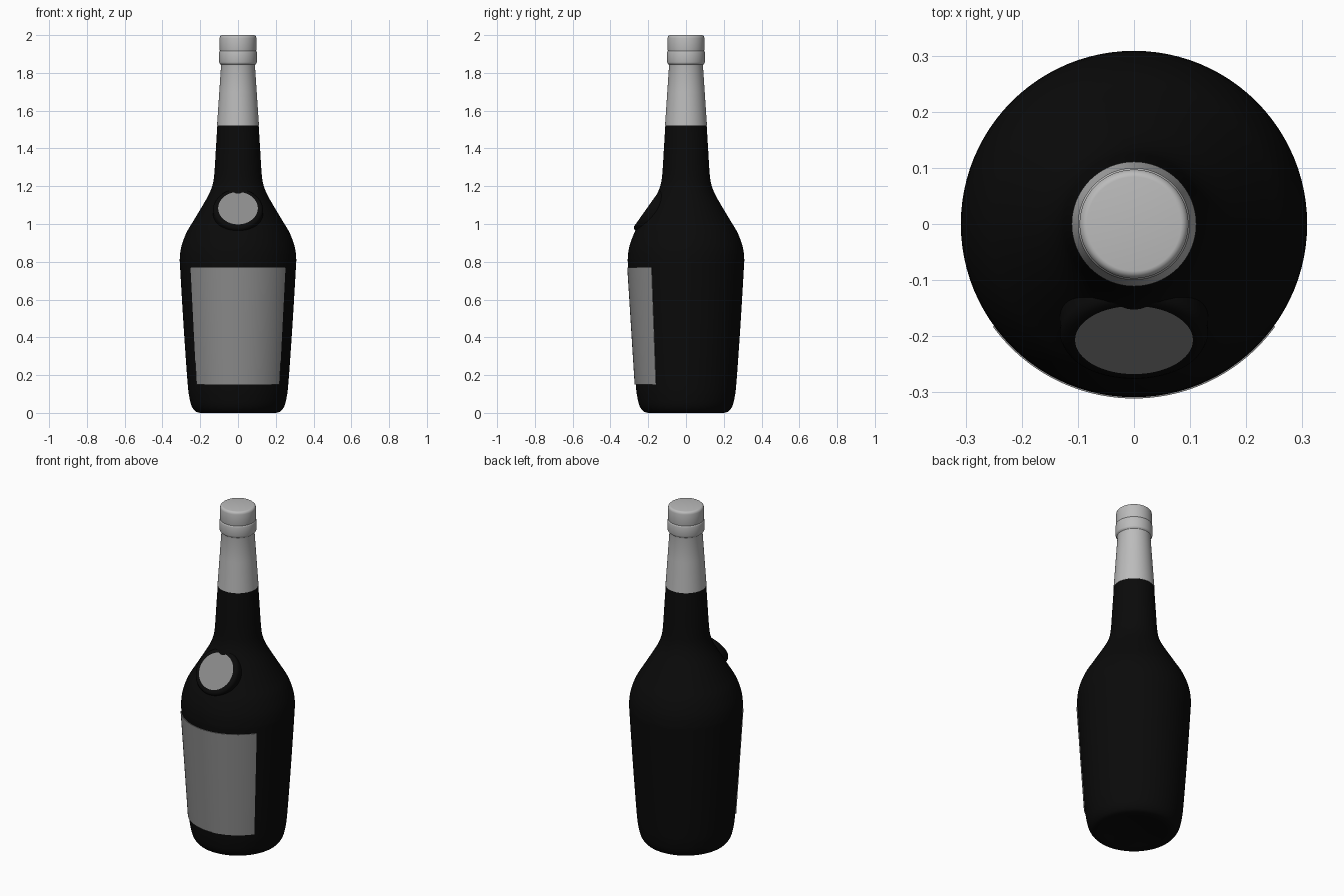
import bpy, bmesh, math
from mathutils import Vector, Matrix

if "Cube" in bpy.data.objects:
    bpy.data.objects.remove(bpy.data.objects["Cube"])


def material(name, v):
    m = bpy.data.materials.new(name)
    m.use_nodes = True
    m.diffuse_color = (v, v, v, 1)
    m.node_tree.nodes["Principled BSDF"].inputs["Base Color"].default_value = (v, v, v, 1)
    return m


glass = material("black glass", 0.003)
paper = material("grey paper", 0.26)
foil = material("silver foil", 0.5)


def finish(bm, name, mats, angle=35):
    bmesh.ops.remove_doubles(bm, verts=bm.verts, dist=1e-5)
    bmesh.ops.recalc_face_normals(bm, faces=bm.faces)
    me = bpy.data.meshes.new(name)
    bm.to_mesh(me)
    bm.free()
    ob = bpy.data.objects.new(name, me)
    bpy.context.collection.objects.link(ob)
    for m in mats:
        me.materials.append(m)
    bpy.ops.object.select_all(action='DESELECT')
    ob.select_set(True)
    bpy.context.view_layer.objects.active = ob
    bpy.ops.object.shade_smooth_by_angle(angle=math.radians(angle))
    return ob


def curve(pts, n=4):
    """Smooth curve through (radius, height) points."""
    p = [Vector(q) for q in pts]
    p = [2 * p[0] - p[1]] + p + [2 * p[-1] - p[-2]]
    out = []
    for a, b, c, d in zip(p, p[1:], p[2:], p[3:]):
        for k in range(n):
            t = k / n
            out.append(0.5 * (2 * b + (c - a) * t + (2 * a - 5 * b + 4 * c - d) * t * t
                              + (3 * b - a - 3 * c + d) * t ** 3))
    return out + [p[-2]]


def lathe(name, profile, mat, arc=math.tau, steps=96, closed=False):
    """Spin a profile about z; a partial arc is centred on the front."""
    bm = bmesh.new()
    turn = Matrix.Rotation(-arc / 2, 3, 'Z')
    vs = [bm.verts.new(turn @ Vector((0, -r, z))) for r, z in profile]
    es = [bm.edges.new(e) for e in zip(vs, vs[1:])]
    if closed:
        es.append(bm.edges.new((vs[-1], vs[0])))
    bmesh.ops.spin(bm, geom=vs + es, axis=(0, 0, 1), cent=(0, 0, 0), angle=arc, steps=steps)
    if closed:
        bmesh.ops.holes_fill(bm, edges=bm.edges, sides=0)
    return finish(bm, name, [mat])


# Bottle body with a shallow hollow in the base
side = curve([(0.2, 0), (0.225, 0.008), (0.245, 0.035), (0.257, 0.08), (0.267, 0.16),
              (0.288, 0.46), (0.306, 0.76), (0.308, 0.82), (0.3, 0.88), (0.275, 0.95),
              (0.24, 1.01), (0.195, 1.085), (0.155, 1.155), (0.134, 1.21), (0.125, 1.27),
              (0.117, 1.4), (0.109, 1.53)])
lathe("bottle_body", [(0, 0.03), (0.1, 0.022), (0.17, 0.004)] + side + [(0, 1.53)], glass)

# Foil sleeve, collar and cap
lathe("foil_cap", [(0.1, 1.522), (0.111, 1.522), (0.099, 1.7), (0.09, 1.835), (0.092, 1.845),
                   (0.098, 1.85), (0.1, 1.856), (0.1, 1.908), (0.098, 1.915), (0.096, 1.917),
                   (0.097, 1.921), (0.097, 1.985), (0.095, 1.993), (0.089, 1.999), (0.084, 2),
                   (0, 2)], foil)

# Wrapped front label
lathe("front_label", [(0.268, 0.15), (0.272, 0.15), (0.311, 0.77), (0.305, 0.77)],
      paper, arc=math.radians(108), steps=40, closed=True)

# Raised round seal on the shoulder: domed glass rim around a flat paper disc
bm = bmesh.new()
rings = [(0.132, -0.05), (0.132, -0.014), (0.127, -0.004), (0.118, 0.001), (0.105, 0.001), (0, 0.001)]
vs = [bm.verts.new((r, 0, h)) for r, h in rings]
es = [bm.edges.new(e) for e in zip(vs, vs[1:])]
bmesh.ops.spin(bm, geom=vs + es, axis=(0, 0, 1), cent=(0, 0, 0), angle=math.tau, steps=64)
for f in bm.faces:
    f.material_index = int(f.calc_center_median().xy.length < 0.1)
seal = finish(bm, "shoulder_seal", [glass, paper])
seal.location = (0, -0.206, 1.083)
seal.rotation_euler = Vector((0, -0.816, 0.578)).to_track_quat('Z', 'Y').to_euler()
